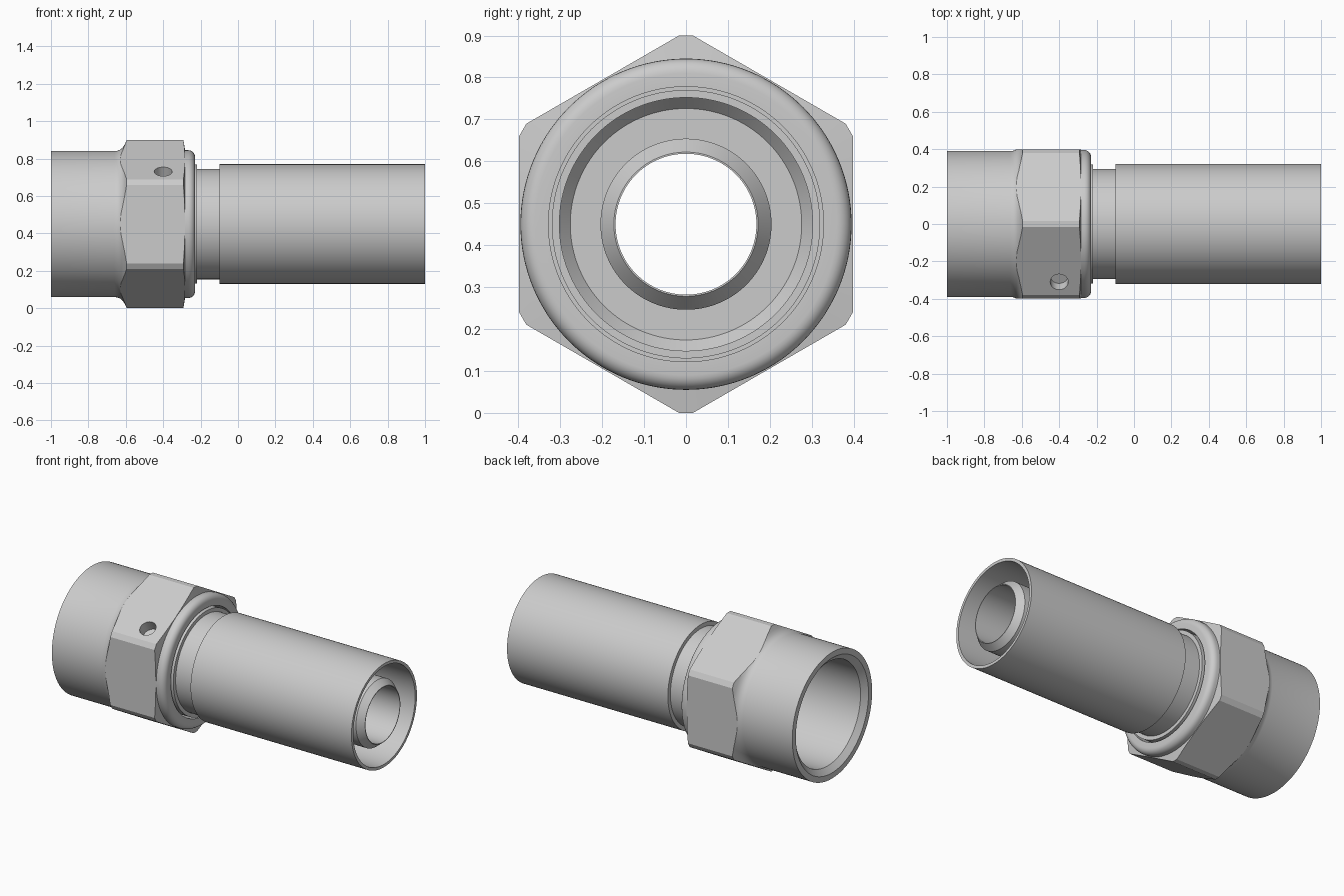
import bpy, bmesh, math
from mathutils import Matrix, Vector

AXIS_Z = 0.45
FLAT = 0.398      # hexagon centre to flat
CORNER = 0.45     # hexagon centre to trimmed corner

cube = bpy.data.objects.get("Cube")
if cube:
    bpy.data.objects.remove(cube, do_unlink=True)

steel = bpy.data.materials.new("light_grey_steel")
steel.use_nodes = True
grey = (0.6, 0.6, 0.6, 1)
steel.diffuse_color = grey
steel.node_tree.nodes["Principled BSDF"].inputs["Base Color"].default_value = grey


def make_object(name, bm):
    bmesh.ops.recalc_face_normals(bm, faces=bm.faces)
    mesh = bpy.data.meshes.new(name)
    bm.to_mesh(mesh)
    bm.free()
    mesh.materials.append(steel)
    obj = bpy.data.objects.new(name, mesh)
    bpy.context.collection.objects.link(obj)
    return obj


def revolve(name, profile, steps=128):
    """Turn a closed (x, radius) profile around the long axis."""
    bm = bmesh.new()
    rings = []
    for i in range(steps):
        a = 2 * math.pi * i / steps
        rings.append([bm.verts.new((x, r * math.cos(a), AXIS_Z + r * math.sin(a)))
                      for x, r in profile])
    n = len(profile)
    for i in range(steps):
        a, b = rings[i], rings[(i + 1) % steps]
        for j in range(n):
            k = (j + 1) % n
            bm.faces.new((a[j], a[k], b[k], b[j]))
    return make_object(name, bm)


def trimmed_hexagon(name, x0, x1):
    """Hexagonal prism along x with its corners cut flat."""
    half = math.acos(FLAT / CORNER)
    bm = bmesh.new()
    ends = []
    for x in (x0, x1):
        ring = []
        for i in range(6):
            for side in (-half, half):
                a = math.radians(60 * i) + side
                ring.append(bm.verts.new((x, CORNER * math.cos(a),
                                          AXIS_Z + CORNER * math.sin(a))))
        ends.append(ring)
        bm.faces.new(ring)
    for i in range(12):
        k = (i + 1) % 12
        bm.faces.new((ends[0][i], ends[0][k], ends[1][k], ends[1][i]))
    return make_object(name, bm)


def cut(obj, cutter, operation):
    cutter.hide_render = True
    mod = obj.modifiers.new("cut", 'BOOLEAN')
    mod.operation = operation
    mod.solver = 'EXACT'
    mod.object = cutter
    bpy.context.view_layer.objects.active = obj
    bpy.ops.object.modifier_apply(modifier=mod.name)
    bpy.data.objects.remove(cutter, do_unlink=True)


def smooth(obj):
    bpy.ops.object.select_all(action='DESELECT')
    obj.select_set(True)
    bpy.context.view_layer.objects.active = obj
    bpy.ops.object.shade_smooth_by_angle(angle=math.radians(24))


# Swivel nut: turned body with bore, rounded flange and chamfered hexagon
flange_round = [(-0.265 + 0.035 * math.sin(math.radians(t)),
                 0.36 + 0.035 * math.cos(math.radians(t))) for t in range(0, 91, 15)]
nut = revolve("swivel_nut", [
    (-1, 0.355), (-1, 0.39), (-0.66, 0.39), (-0.645, 0.392), (-0.63, 0.398),
    (-0.617, 0.409), (-0.606, 0.425), (-0.595, 0.45), (-0.592, 0.47),
    (-0.295, 0.47), (-0.283, 0.395)]
    + flange_round
    + [(-0.23, 0.328), (-0.42, 0.328), (-0.42, 0.32), (-0.97, 0.32)])
cut(nut, trimmed_hexagon("hexagon_cutter", -1.1, -0.1), 'INTERSECT')

# Small round hole in the upper front flat
normal = Vector((0, -0.5, math.sqrt(0.75)))
tangent = Vector((0, -math.sqrt(0.75), -0.5))
depth = 0.068
centre = Vector((-0.4, 0, AXIS_Z)) + normal * FLAT + tangent * 0.128
bm = bmesh.new()
bmesh.ops.create_cone(bm, cap_ends=True, segments=40, radius1=0.048, radius2=0.048,
                      depth=2 * depth,
                      matrix=Matrix.Translation(centre)
                      @ normal.to_track_quat('Z', 'Y').to_matrix().to_4x4())
cut(nut, make_object("hole_cutter", bm), 'DIFFERENCE')

# Nipple: sealing nose, collar, neck and inner pipe with chamfered tip
nipple = revolve("nipple", [
    (-0.52, 0.168), (-0.52, 0.2), (-0.4, 0.318), (-0.22, 0.318), (-0.22, 0.295),
    (0, 0.295), (0, 0.204), (0.95, 0.204), (0.99, 0.172), (0.99, 0.168)])

# Outer sleeve, open at the hose end
sleeve = revolve("outer_sleeve", [
    (-0.1, 0.28), (-0.1, 0.32), (1, 0.32), (1, 0.302),
    (0.05, 0.302), (0.02, 0.276), (0.02, 0.19), (-0.05, 0.19)])

for part in (nut, nipple, sleeve):
    smooth(part)
